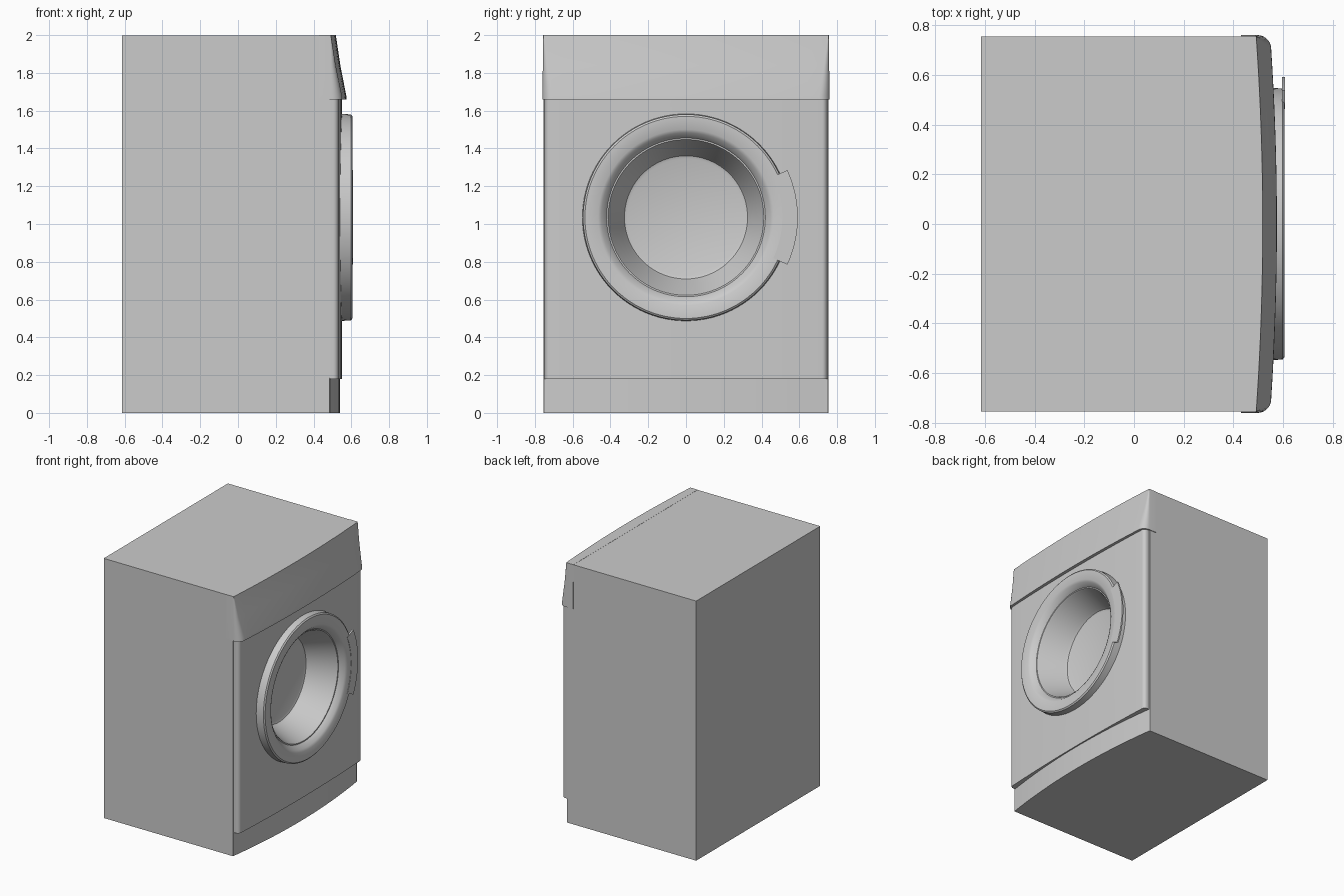
import bpy, bmesh, math
from mathutils import Vector, Matrix

if "Cube" in bpy.data.objects:
    bpy.data.objects.remove(bpy.data.objects["Cube"], do_unlink=True)

grey = bpy.data.materials.new("light grey")
grey.use_nodes = True
grey.diffuse_color = (0.6, 0.6, 0.6, 1)
grey.node_tree.nodes["Principled BSDF"].inputs["Base Color"].default_value = (0.6, 0.6, 0.6, 1)

DOOR_Z = 1.035


def finish(name, bm, smooth=True):
    bmesh.ops.recalc_face_normals(bm, faces=bm.faces)
    mesh = bpy.data.meshes.new(name)
    bm.to_mesh(mesh)
    bm.free()
    obj = bpy.data.objects.new(name, mesh)
    bpy.context.collection.objects.link(obj)
    mesh.materials.append(grey)
    if smooth:
        shade(obj)
    return obj


def shade(obj):
    bpy.ops.object.select_all(action='DESELECT')
    obj.select_set(True)
    bpy.context.view_layer.objects.active = obj
    bpy.ops.object.shade_smooth_by_angle(angle=math.radians(30))


def loft(name, rings):
    """Solid through matching closed rings, capped at both ends."""
    bm = bmesh.new()
    rows = [[bm.verts.new(p) for p in ring] for ring in rings]
    n = len(rows[0])
    for a, b in zip(rows, rows[1:]):
        for i in range(n):
            j = (i + 1) % n
            bm.faces.new((a[i], a[j], b[j], b[i]))
    bm.faces.new(rows[0])
    bm.faces.new(rows[-1])
    return finish(name, bm)


def bowed(z, back, mid, edge, half, radius):
    """Plan outline with a bowed front and rounded front corners."""
    inner = half - radius
    side = [(back, half)]
    for i in range(8):
        a = math.pi / 2 * (1 - i / 7)
        side.append((edge - radius + radius * math.cos(a), inner + radius * math.sin(a)))
    front = []
    for i in range(1, 20):
        y = inner * (1 - i / 10)
        front.append((mid - (mid - edge) * (y / inner) ** 2, y))
    other = [(x, -y) for x, y in reversed(side)]
    return [Vector((x, y, z)) for x, y in side + front + other]


def lathe(name, profile, steps=96):
    """Turn (x, radius) points round the door axis."""
    bm = bmesh.new()
    verts = [bm.verts.new((x, 0, DOOR_Z + r)) for x, r in profile]
    edges = [bm.edges.new(pair) for pair in zip(verts, verts[1:])]
    bmesh.ops.spin(bm, geom=verts + edges, cent=(0, 0, DOOR_Z), axis=(1, 0, 0),
                   angle=2 * math.pi, steps=steps)
    bmesh.ops.remove_doubles(bm, verts=bm.verts, dist=0.0002)
    return finish(name, bm)


# Cabinet
bm = bmesh.new()
bmesh.ops.create_cube(bm, size=1, matrix=Matrix.Translation((-0.065, 0, 0.9995))
                      @ Matrix.Diagonal((1.1, 1.51, 1.999, 1)))
cabinet = finish("cabinet", bm, smooth=False)

# Bowed front panel, kick plate and sloped control panel
front_panel = loft("front_panel", [bowed(z, 0.47, 0.55, 0.532, 0.748, 0.028) for z in (0.18, 1.67)])
loft("kick_plate", [bowed(z, 0.47, 0.54, 0.487, 0.752, 0.004) for z in (0, 0.185)])
loft("control_panel", [
    bowed(1.66, 0.43, 0.575, 0.552, 0.76, 0.055),
    bowed(1.68, 0.43, 0.573, 0.55, 0.76, 0.055),
    bowed(1.84, 0.43, 0.542, 0.517, 0.758, 0.028),
    bowed(2.0, 0.43, 0.518, 0.492, 0.756, 0.004)])

# Round opening through the panel and cabinet front
cutter = lathe("opening_cutter", [(0.32, 0), (0.32, 0.44), (0.8, 0.44), (0.8, 0)])
cutter.hide_render = True
for obj in (cabinet, front_panel):
    cut = obj.modifiers.new("opening", 'BOOLEAN')
    cut.object = cutter
    cut.operation = 'DIFFERENCE'
    cut.solver = 'EXACT'
    bpy.context.view_layer.objects.active = obj
    bpy.ops.object.modifier_apply(modifier=cut.name)
    shade(obj)
bpy.data.objects.remove(cutter, do_unlink=True)

# Door ring with its deep bowl
lathe("door", [
    (0.345, 0), (0.345, 0.31), (0.351, 0.326), (0.37, 0.336), (0.55, 0.405),
    (0.562, 0.412), (0.562, 0.42), (0.57, 0.425), (0.595, 0.448), (0.605, 0.465),
    (0.606, 0.535), (0.598, 0.545), (0.52, 0.55), (0.52, 0.432), (0.33, 0.432), (0.33, 0)])

# Door handle lip
angles = [math.radians(-25 + 50 * i / 20) for i in range(21)]
sector = [(0.592, a) for a in angles] + [(0.51, a) for a in reversed(angles)]
loft("door_handle", [[Vector((x, r * math.cos(a), DOOR_Z + r * math.sin(a))) for r, a in sector]
                     for x in (0.596, 0.608)])
